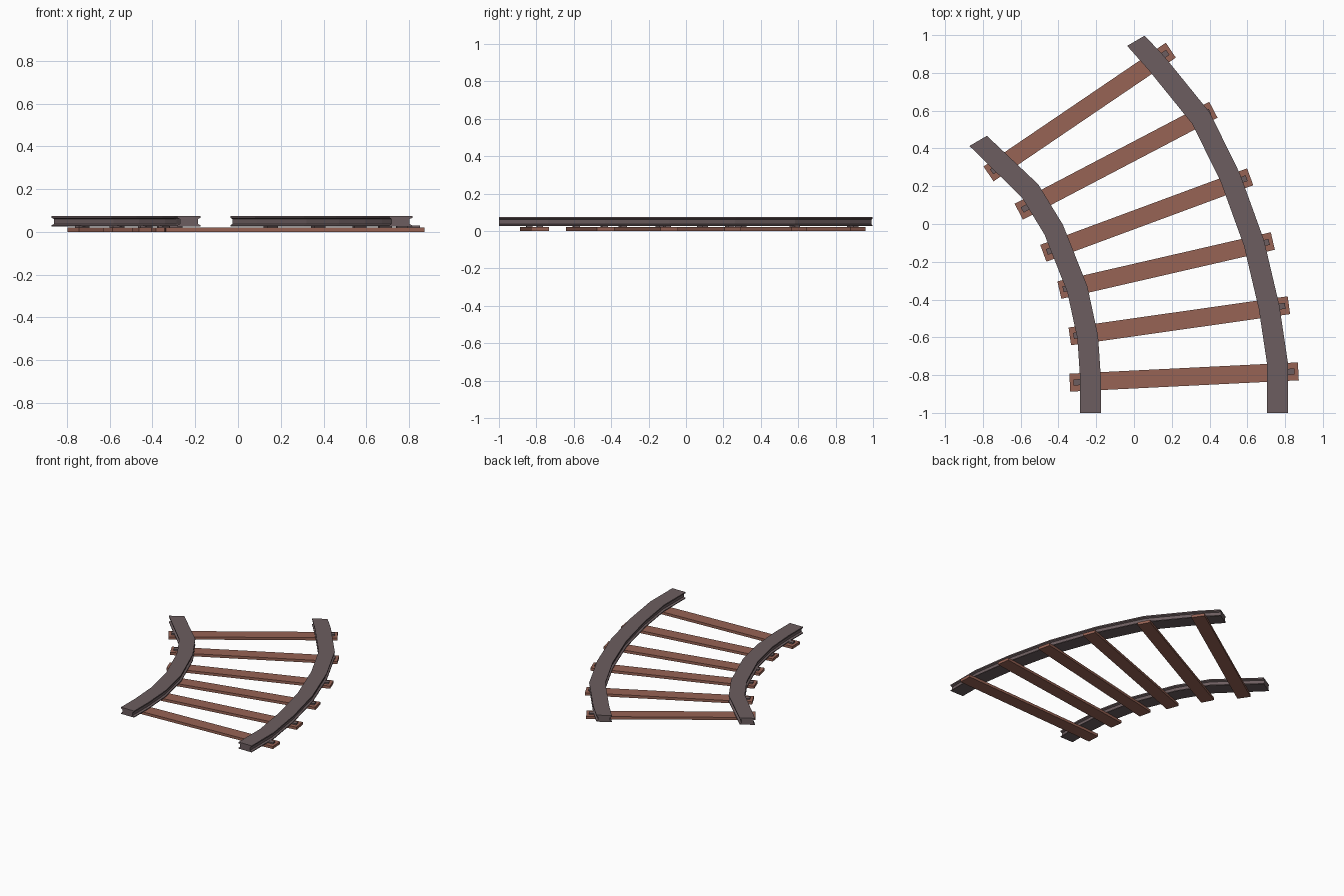
import bpy, bmesh
from mathutils import Vector

cube = bpy.data.objects.get("Cube")
if cube:
    bpy.data.objects.remove(cube)


def material(name, color):
    m = bpy.data.materials.new(name)
    m.use_nodes = True
    m.diffuse_color = color
    m.node_tree.nodes["Principled BSDF"].inputs["Base Color"].default_value = color
    return m


steel = material("dull steel", (0.15, 0.11, 0.115, 1))
wood = material("red brown wood", (0.31, 0.125, 0.09, 1))


def finish(bm, name, mat):
    bmesh.ops.recalc_face_normals(bm, faces=bm.faces)
    mesh = bpy.data.meshes.new(name)
    bm.to_mesh(mesh)
    bm.free()
    mesh.materials.append(mat)
    bpy.context.collection.objects.link(bpy.data.objects.new(name, mesh))


# I-shaped rail section: half width and height, mirrored to close the loop
HALF = [(0.055, 0.025), (0.055, 0.031), (0.042, 0.037),
        (0.042, 0.06), (0.055, 0.066), (0.055, 0.075)]
SECTION = HALF + [(-w, z) for w, z in reversed(HALF)]


def rail(name, points, end_side):
    """Sweep the section along a flat path with mitred joints."""
    pts = [Vector(p) for p in points]
    normals = []
    for a, b in zip(pts, pts[1:]):
        d = (b - a).normalized()
        normals.append(Vector((d.y, -d.x)))
    sides = [normals[0]]
    for a, b in zip(normals, normals[1:]):
        m = (a + b).normalized()
        sides.append(m / m.dot(a))
    sides.append(Vector(end_side))      # the far end is cut at a slant
    bm = bmesh.new()
    rings = [[bm.verts.new((*(p + s * w), z)) for w, z in SECTION]
             for p, s in zip(pts, sides)]
    n = len(SECTION)
    for r, q in zip(rings, rings[1:]):
        for i in range(n):
            j = (i + 1) % n
            bm.faces.new((r[i], r[j], q[j], q[i]))
    bm.faces.new(rings[0])
    bm.faces.new(rings[-1])
    finish(bm, name, steel)


def bar(name, a, b, width, z0, z1, mat):
    """Flat box running from a to b."""
    side = (b - a).normalized().orthogonal() * width / 2
    bm = bmesh.new()
    base = bm.faces.new([bm.verts.new((*p, z0))
                         for p in (a + side, b + side, b - side, a - side)])
    top = bmesh.ops.extrude_face_region(bm, geom=[base])["geom"]
    for v in top:
        if isinstance(v, bmesh.types.BMVert):
            v.co.z = z1
    finish(bm, name, mat)


# Rails
rail("outer_rail", [(0.76, -1), (0.76, -0.74), (0.715, -0.44), (0.635, -0.10),
                    (0.51, 0.245), (0.355, 0.56), (0.12, 0.85), (0.01, 0.97)],
     (0.84, 0.49))
rail("inner_rail", [(-0.23, -1), (-0.23, -0.82), (-0.245, -0.6), (-0.30, -0.345),
                    (-0.425, -0.03), (-0.55, 0.175), (-0.825, 0.44)],
     (0.84, 0.49))

# Sleepers, each with a small fixing plate near both ends
SLEEPERS = [((-0.34, -0.84), (0.87, -0.78)), ((-0.34, -0.595), (0.82, -0.43)),
            ((-0.395, -0.35), (0.735, -0.09)), ((-0.48, -0.155), (0.615, 0.25)),
            ((-0.61, 0.065), (0.42, 0.605)), ((-0.77, 0.265), (0.195, 0.92))]
for i, ends in enumerate(SLEEPERS, 1):
    a, b = map(Vector, ends)
    bar(f"sleeper_{i}", a, b, 0.095, 0.0, 0.02, wood)
    d = (b - a).normalized()
    for label, p, u in (("inner", a, d), ("outer", b, -d)):
        bar(f"{label}_fixing_{i}", p + u * 0.02, p + u * 0.08, 0.032, 0.02, 0.03, steel)
